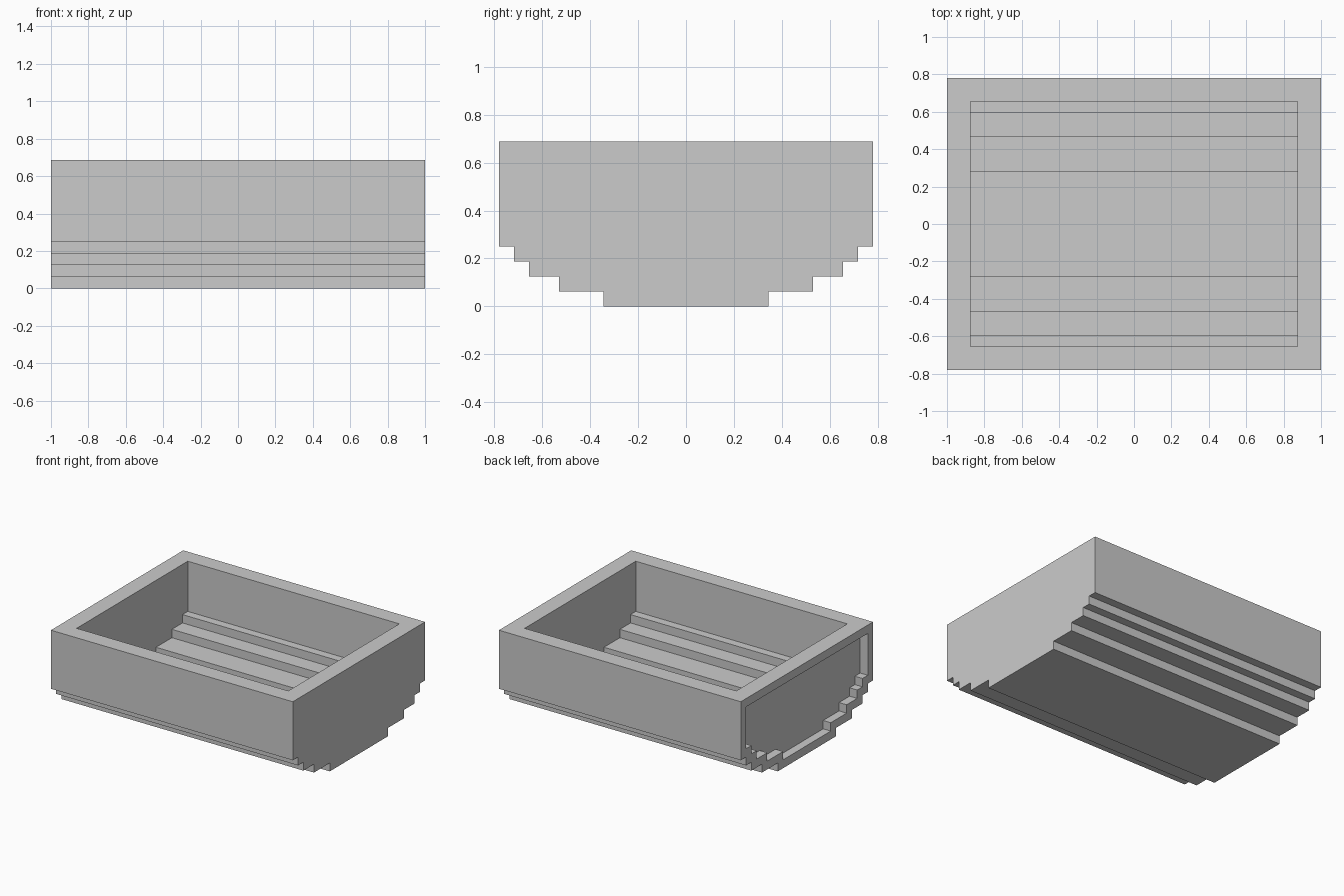
import bpy
import bmesh

default = bpy.data.objects.get("Cube")
if default:
    bpy.data.objects.remove(default, do_unlink=True)

U = 1 / 16  # block size; all dimensions below are in blocks


def stepped_prism(name, half_widths, base, top, x0, x1):
    """Extrude a mirrored stepped profile along x, one block high per step."""
    side = []
    for i, w in enumerate(half_widths):
        upper = top if i == len(half_widths) - 1 else base + i + 1
        side += [(w, base + i), (w, upper)]
    outline = side + [(-y, z) for y, z in reversed(side)]
    bm = bmesh.new()
    face = bm.faces.new([bm.verts.new((x0 * U, y * U, z * U)) for y, z in outline])
    moved = bmesh.ops.extrude_face_region(bm, geom=[face])["geom"]
    verts = [v for v in moved if isinstance(v, bmesh.types.BMVert)]
    bmesh.ops.translate(bm, verts=verts, vec=((x1 - x0) * U, 0, 0))
    bmesh.ops.recalc_face_normals(bm, faces=bm.faces)
    mesh = bpy.data.meshes.new(name)
    bm.to_mesh(mesh)
    bm.free()
    obj = bpy.data.objects.new(name, mesh)
    bpy.context.collection.objects.link(obj)
    return obj


def carve(target, cutter):
    cutter.hide_render = True
    mod = target.modifiers.new(cutter.name, "BOOLEAN")
    mod.operation = "DIFFERENCE"
    mod.solver = "EXACT"
    mod.object = cutter
    bpy.context.view_layer.objects.active = target
    bpy.ops.object.modifier_apply(modifier=mod.name)
    bpy.data.objects.remove(cutter, do_unlink=True)


# Outer trough with stepped underside
trough = stepped_prism("stepped_trough", [5.5, 8.5, 10.5, 11.5, 12.5], 0, 11, -16, 16)

# Open-topped interior, two blocks of wall all round
carve(trough, stepped_prism("interior_cutter", [4.5, 7.5, 9.5, 10.5], 2, 13, -14, 14))

# Shallow panel recessed into the right end, framed by a one-block border
carve(trough, stepped_prism("end_recess_cutter", [4.5, 7.5, 9.5, 10.5, 11.5], 1, 10, -17, -15))
